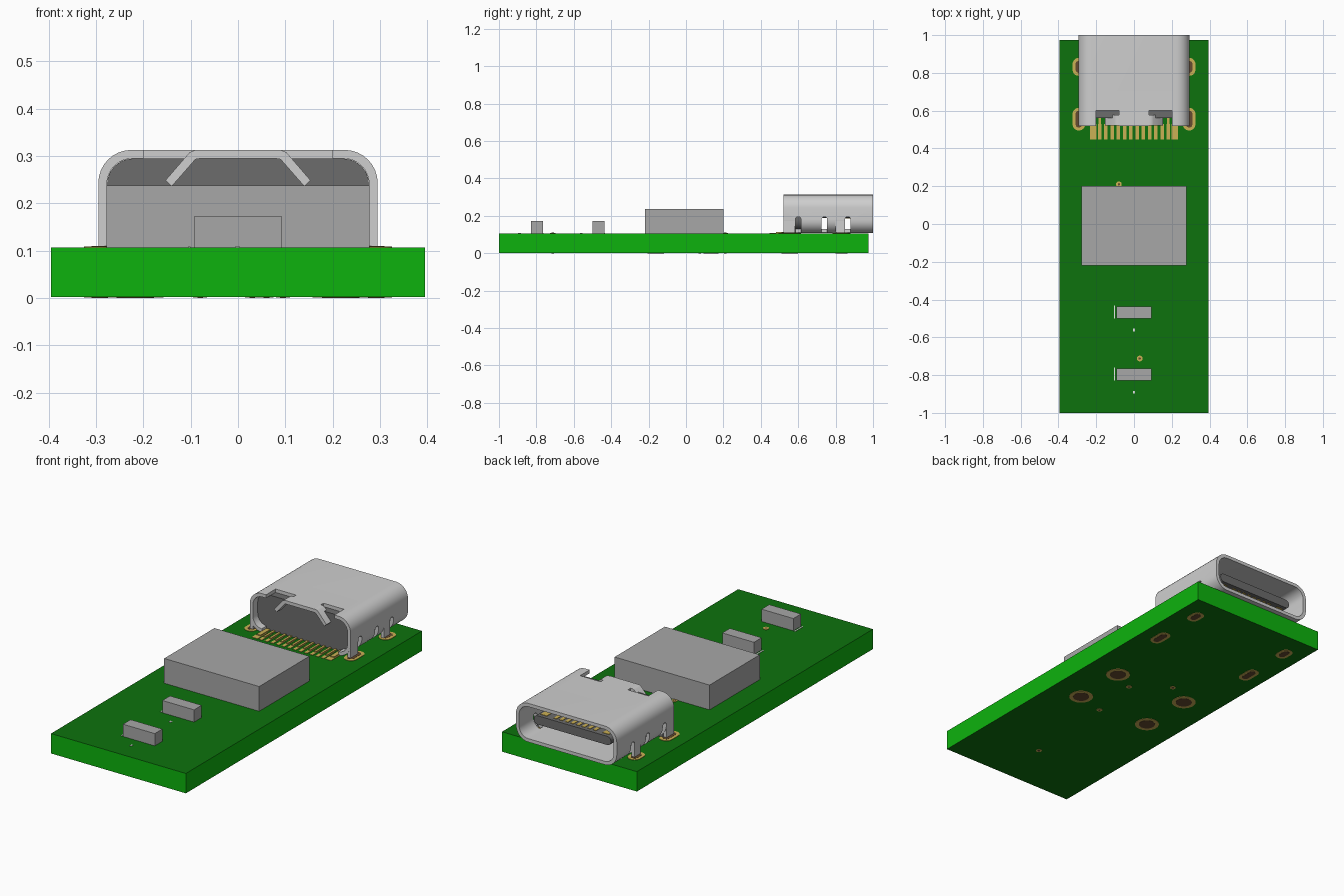
import bpy, bmesh, math

if "Cube" in bpy.data.objects:
    bpy.data.objects.remove(bpy.data.objects["Cube"], do_unlink=True)


def material(name, r, g, b):
    m = bpy.data.materials.new(name)
    m.use_nodes = True
    m.diffuse_color = (r, g, b, 1)
    m.node_tree.nodes["Principled BSDF"].inputs["Base Color"].default_value = (r, g, b, 1)
    return m


EDGE = material("bright green edge", 0.004, 0.45, 0.004)
MASK = material("dark green mask", 0.004, 0.17, 0.004)
GREY = material("component grey", 0.39, 0.39, 0.39)
STEEL = material("shell steel", 0.62, 0.62, 0.62)
DARK = material("dark plastic", 0.15, 0.15, 0.15)
GOLD = material("gold plating", 0.6, 0.44, 0.09)
BROWN = material("hole copper", 0.13, 0.07, 0.03)
WHITE = material("white marking", 0.85, 0.85, 0.85)

TOP = 0.107  # upper face of the board


def rounded(cx, cy, w, h, r, steps=8):
    """Outline of a rounded rectangle."""
    pts = []
    for k, (sx, sy) in enumerate([(1, 1), (-1, 1), (-1, -1), (1, -1)]):
        for i in range(steps + 1):
            a = math.pi / 2 * (k + i / steps)
            pts.append((cx + sx * (w / 2 - r) + r * math.cos(a),
                        cy + sy * (h / 2 - r) + r * math.sin(a)))
    return pts


def add_prism(bm, pts, axis, a, b):
    """Extrude an outline along one axis between a and b."""
    place = {"x": lambda p, q, t: (t, p, q),
             "y": lambda p, q, t: (p, t, q),
             "z": lambda p, q, t: (p, q, t)}[axis]
    lo = [bm.verts.new(place(p, q, a)) for p, q in pts]
    hi = [bm.verts.new(place(p, q, b)) for p, q in pts]
    n = len(pts)
    faces = [bm.faces.new(lo), bm.faces.new(hi)]
    faces += [bm.faces.new((lo[i], lo[(i + 1) % n], hi[(i + 1) % n], hi[i])) for i in range(n)]
    bmesh.ops.recalc_face_normals(bm, faces=faces)


def add_box(bm, x0, x1, y0, y1, z0, z1):
    add_prism(bm, [(x0, y0), (x1, y0), (x1, y1), (x0, y1)], "z", z0, z1)


def finish(name, bm, *mats):
    mesh = bpy.data.meshes.new(name)
    bm.to_mesh(mesh)
    bm.free()
    for m in mats:
        mesh.materials.append(m)
    ob = bpy.data.objects.new(name, mesh)
    bpy.context.collection.objects.link(ob)
    return ob


def box(name, mat, *dims):
    bm = bmesh.new()
    add_box(bm, *dims)
    return finish(name, bm, mat)


def prism(name, mat, pts, axis, a, b):
    bm = bmesh.new()
    add_prism(bm, pts, axis, a, b)
    return finish(name, bm, mat)


def cut(ob, cutter):
    """Subtract the cutter and discard it."""
    mod = ob.modifiers.new("cut", "BOOLEAN")
    mod.operation, mod.solver, mod.object = "DIFFERENCE", "EXACT", cutter
    deps = bpy.context.evaluated_depsgraph_get()
    mesh = bpy.data.meshes.new_from_object(ob.evaluated_get(deps))
    ob.modifiers.clear()
    ob.data = mesh
    bpy.data.objects.remove(cutter, do_unlink=True)


def smooth(ob):
    bpy.ops.object.select_all(action="DESELECT")
    ob.select_set(True)
    bpy.context.view_layer.objects.active = ob
    bpy.ops.object.shade_smooth_by_angle(angle=math.radians(30))


# Board: bright edges, dark mask above and below
board = box("circuit_board", EDGE, -0.395, 0.395, -1, 0.975, 0.002, TOP)
board.data.materials.append(MASK)
for f in board.data.polygons:
    f.material_index = int(abs(f.normal.z) > 0.5)

# Main chip and two small components with end marks
box("main_chip", GREY, -0.278, 0.278, -0.22, 0.2, TOP, 0.238)
for label, y in (("front", -0.797), ("rear", -0.468)):
    box(label + "_component", GREY, -0.093, 0.093, y - 0.032, y + 0.032, TOP, 0.172)
    box(label + "_mark", WHITE, -0.106, -0.1, y - 0.032, y + 0.036, TOP, TOP + 0.002)
    box(label + "_dot", WHITE, -0.006, 0.004, y - 0.1, y - 0.086, TOP, TOP + 0.002)

# Plated holes: gold pad with a copper centre, showing on both faces
pads, plugs = bmesh.new(), bmesh.new()


def plated_hole(x, y, w, h, rim, z1):
    for bm, g, e in ((pads, 0, 0), (plugs, rim, 0.001)):
        add_prism(bm, rounded(x, y, w - 2 * g, h - 2 * g, (w - 2 * g) / 2 - 0.001), "z",
                  0.001 - e, z1 + e)


for s in (-1, 1):
    plated_hole(s * 0.292, 0.555, 0.066, 0.12, 0.016, TOP + 0.002)
    plated_hole(s * 0.292, 0.832, 0.066, 0.095, 0.016, TOP + 0.002)
    for y in (0.133, -0.157):
        plated_hole(s * 0.217, y, 0.12, 0.12, 0.02, TOP + 0.002)
for x, y in ((0.03, -0.712), (0.06, -0.2), (0.095, 0.074), (-0.08, 0.21)):
    plated_hole(x, y, 0.03, 0.03, 0.009, TOP + 0.002)
finish("plated_pads", pads, GOLD)
finish("hole_centres", plugs, BROWN)

# Connector shell: rounded tube with slots, rear notches and open rear floor
MID = (TOP + 0.314) / 2
shell = prism("connector_shell", STEEL, rounded(0, MID, 0.59, 0.205, 0.07), "y", 0.52, 1.0)
cut(shell, prism("bore", STEEL, rounded(0, MID, 0.554, 0.169, 0.054), "y", 0.4, 1.1))
cut(shell, box("floor_cut", STEEL, -0.225, 0.225, 0.4, 0.66, 0.05, 0.15))
for s in (-1, 1):
    cut(shell, box("notch", STEEL, *sorted((s * 0.08, s * 0.2)), 0.4, 0.6, 0.25, 0.4))
    for y in (0.6, 0.74, 0.865):
        cut(shell, prism("slot", STEEL, rounded(y, 0.14, 0.03, 0.11, 0.0145), "x",
                         *sorted((s * 0.24, s * 0.4))))
smooth(shell)

# Shell legs and bent retaining tabs
legs, tabs = bmesh.new(), bmesh.new()
for s in (-1, 1):
    for y0, y1 in ((0.521, 0.582), (0.8, 0.85)):
        add_box(legs, *sorted((s * 0.277, s * 0.2945)), y0, y1, 0.08, 0.2)
    bend = [(0.078, 0.313), (0.09, 0.313), (0.102, 0.308), (0.153, 0.249),
            (0.14, 0.236), (0.09, 0.293), (0.078, 0.295)]
    add_prism(tabs, [(s * x, z) for x, z in bend], "y", 0.521, 0.578)
finish("shell_legs", legs, STEEL)
smooth(finish("retaining_tabs", tabs, STEEL))

# Plastic housing, its base and the tongue
smooth(prism("connector_housing", DARK, rounded(0, MID, 0.553, 0.168, 0.054), "y", 0.585, 0.715))
box("housing_base", DARK, -0.275, 0.275, 0.56, 0.584, TOP, 0.235)
smooth(prism("housing_back", DARK, rounded(0, MID, 0.553, 0.168, 0.054), "y", 0.56, 0.59))
smooth(prism("connector_tongue", DARK, rounded(0, MID, 0.45, 0.046, 0.02), "y", 0.7, 0.95))

# Contact strips on the tongue, solder pins and their pads
strips = [((i - 5.5) * 0.033, 0.018) for i in range(12)] + [(-0.215, 0.034), (0.215, 0.034)]
contacts, pins = bmesh.new(), bmesh.new()
for x, w in strips:
    if abs(x) < 0.12 or 0.15 < abs(x) < 0.2:
        cw = w if abs(x) < 0.12 else 0.036
        add_box(contacts, x - cw / 2, x + cw / 2, 0.85, 0.93, MID - 0.0255, MID + 0.0255)
    add_box(pins, x - w / 2, x + w / 2, 0.447, 0.53, TOP, TOP + 0.002)
    add_box(pins, x - w / 3, x + w / 3, 0.48, 0.565, TOP, TOP + 0.007)
finish("tongue_contacts", contacts, GOLD)
finish("solder_pins", pins, GOLD)
